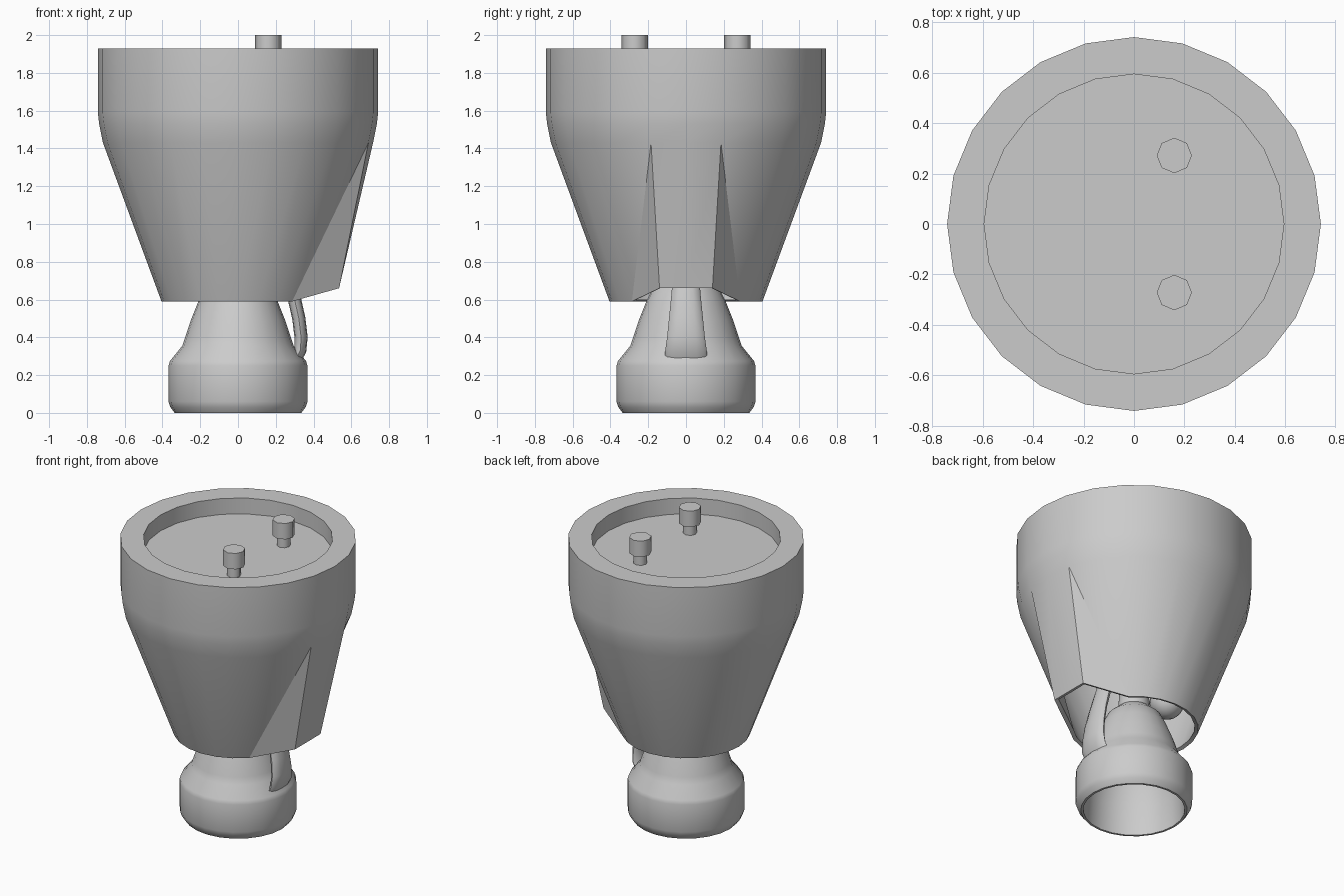
import bpy, bmesh, math
from mathutils import Vector

if "Cube" in bpy.data.objects:
    bpy.data.objects.remove(bpy.data.objects["Cube"])

SIDES = 24


def finish(bm, name, angle=30, thickness=0):
    mesh = bpy.data.meshes.new(name)
    bm.to_mesh(mesh)
    bm.free()
    ob = bpy.data.objects.new(name, mesh)
    bpy.context.collection.objects.link(ob)
    bpy.ops.object.select_all(action='DESELECT')
    ob.select_set(True)
    bpy.context.view_layer.objects.active = ob
    if thickness:
        mod = ob.modifiers.new("wall", 'SOLIDIFY')
        mod.thickness = thickness
        mod.offset = -1
        mod.use_even_offset = True
        bpy.ops.object.modifier_apply(modifier=mod.name)
    bpy.ops.object.shade_smooth_by_angle(angle=math.radians(angle))
    return ob


def loft(bm, rings):
    """Skin a list of vertex rings; a ring of one vertex is a pole."""
    n = max(len(r) for r in rings)
    for a, b in zip(rings, rings[1:]):
        for i in range(n):
            k = (i + 1) % n
            if len(a) == 1:
                bm.faces.new((a[0], b[k], b[i]))
            elif len(b) == 1:
                bm.faces.new((a[i], a[k], b[0]))
            else:
                bm.faces.new((a[i], a[k], b[k], b[i]))


def lathe(profile, n=SIDES, cx=0, cy=0):
    bm = bmesh.new()
    rings = []
    for r, z in profile:
        count = n if r else 1
        rings.append([bm.verts.new((cx + r * math.cos(2 * math.pi * i / n),
                                    cy + r * math.sin(2 * math.pi * i / n), z))
                      for i in range(count)])
    loft(bm, rings)
    return bm, rings


# Outer shroud with recessed top
bm, rings = lathe([(0.405, 0.59), (0.715, 1.43), (0.735, 1.53), (0.742, 1.59),
                   (0.742, 1.93), (0.595, 1.93), (0.595, 1.82), (0, 1.82)])
bot, top = rings[0], rings[1]
# Flared pipe fairing on the +x side, pulled out of the shroud wall
bot[0].co = (0.535, 0, 0.66)
for s in (1, -1):
    bot[s].co = (0.535, 0.14 * s, 0.66)
    bm.verts.remove(bot[2 * s])
    b1, b3, t1, t2, t3 = bot[s], bot[3 * s], top[s], top[2 * s], top[3 * s]
    for tri in ((b1, b3, t1), (b3, t2, t1), (b3, t3, t2)):
        bm.faces.new(tri if s == 1 else tri[::-1])
finish(bm, "shroud", 25, 0.025)

# Hollow nozzle with thick collar and throat
bm, _ = lathe([(0, 0.72), (0.08, 0.71), (0.15, 0.65), (0.19, 0.58), (0.24, 0.46),
               (0.275, 0.35), (0.31, 0.2), (0.32, 0), (0.335, 0), (0.358, 0.03),
               (0.368, 0.06), (0.368, 0.25), (0.36, 0.275), (0.295, 0.355),
               (0.28, 0.40), (0.25, 0.49), (0.21, 0.59), (0.17, 0.67),
               (0.10, 0.73), (0.09, 0.90), (0.13, 1.0), (0.13, 1.80)])
finish(bm, "nozzle", 35)

# Flattened exhaust pipe: x, z, half width, half thickness
path = [(0.12, 1.05, 0.05, 0.04), (0.23, 0.84, 0.06, 0.04), (0.295, 0.62, 0.078, 0.035),
        (0.322, 0.50, 0.09, 0.035), (0.334, 0.40, 0.10, 0.035),
        (0.330, 0.33, 0.11, 0.032), (0.30, 0.27, 0.11, 0.03)]
bm = bmesh.new()
rings = []
for j, (x, z, w, t) in enumerate(path):
    p, q = path[max(j - 1, 0)], path[min(j + 1, len(path) - 1)]
    d = Vector((q[0] - p[0], 0, q[1] - p[1])).normalized()
    out = Vector((-d.z, 0, d.x))
    ring = []
    for i in range(12):
        a = 2 * math.pi * i / 12
        ring.append(bm.verts.new(Vector((x, 0, z)) + out * t * math.cos(a)
                                 + Vector((0, w * math.sin(a), 0))))
    rings.append(ring)
loft(bm, rings)
bm.faces.new(rings[0])
bm.faces.new(rings[-1])
bmesh.ops.recalc_face_normals(bm, faces=bm.faces)
finish(bm, "exhaust_pipe", 50)

# Round pump tucked inside the shroud
bm = bmesh.new()
bmesh.ops.create_uvsphere(bm, u_segments=16, v_segments=10, radius=0.11)
bmesh.ops.translate(bm, verts=bm.verts, vec=(-0.27, 0, 0.88))
finish(bm, "pump", 40)

# Two headed pins in the top recess
for name, y in (("pin_front", -0.272), ("pin_back", 0.272)):
    bm, _ = lathe([(0, 1.81), (0.044, 1.81), (0.044, 1.88), (0.07, 1.89),
                   (0.07, 2.0), (0, 2.0)], 8, 0.16, y)
    finish(bm, name, 50)
